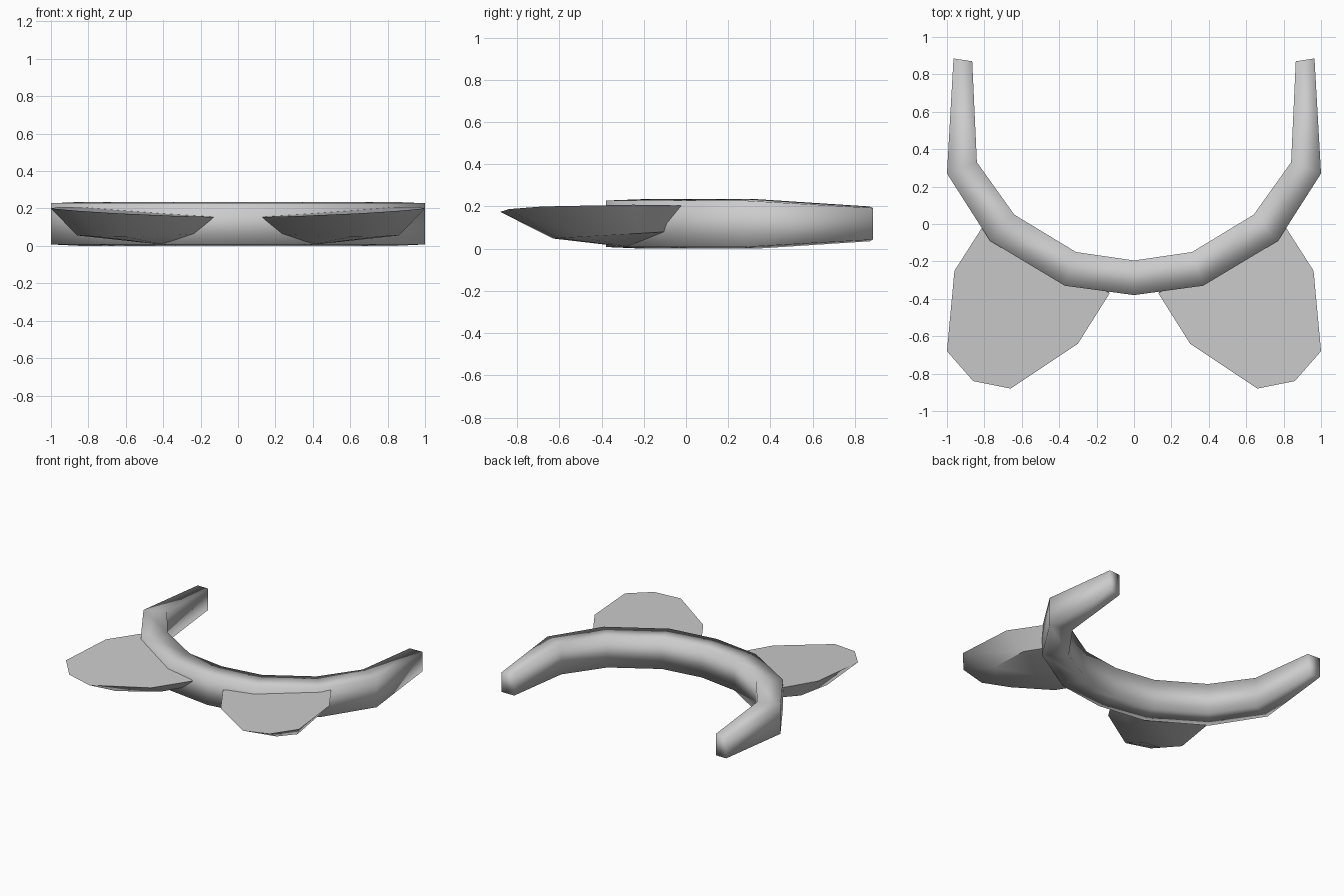
import bpy
import bmesh
import math
from mathutils import Vector

cube = bpy.data.objects.get("Cube")
if cube:
    bpy.data.objects.remove(cube, do_unlink=True)

GREY = (0.6, 0.6, 0.6, 1)
mat = bpy.data.materials.new("light_grey")
mat.use_nodes = True
mat.diffuse_color = GREY
mat.node_tree.nodes["Principled BSDF"].inputs["Base Color"].default_value = GREY


def finish(bm, name):
    bmesh.ops.recalc_face_normals(bm, faces=bm.faces)
    for face in bm.faces:
        face.smooth = True
    mesh = bpy.data.meshes.new(name)
    bm.to_mesh(mesh)
    bm.free()
    mesh.materials.append(mat)
    obj = bpy.data.objects.new(name, mesh)
    bpy.context.collection.objects.link(obj)
    return obj


def bridge(bm, a, b):
    for i in range(len(a)):
        j = (i + 1) % len(a)
        bm.faces.new((a[i], a[j], b[j], b[i]))


# Curved band: four-sided section swept from one arm tip to the other
# each station: outer x, y, inner x, y, and how far the section closes in height
half = [
    (0, -.38, 0, -.195, 0),
    (.37, -.33, .31, -.15, 0),
    (.77, -.09, .64, .05, 0),
    (1, .27, .84, .33, 0),
    (.965, .885, .865, .87, .035),
]
stations = [(-a, b, -c, d, t) for a, b, c, d, t in reversed(half[1:])] + half
bm = bmesh.new()
rings = []
for ox, oy, ix, iy, t in stations:
    section = [(ox, oy, .008 + t), (ox, oy, .228 - t),
               (ix, iy, .235 - t), (ix, iy, t)]
    rings.append([bm.verts.new(p) for p in section])
for a, b in zip(rings, rings[1:]):
    bridge(bm, a, b)
bm.faces.new(rings[0])
bm.faces.new(rings[-1])
finish(bm, "curved_band")

# Leaf-shaped pads: flat tilted top over a shallow faceted bowl
rim = [(.13, -.37), (.3, -.64), (.66, -.88), (.86, -.84),
       (1, -.68), (.96, -.25), (.8, 0)]


def top_height(x, y):
    return .156 + .061 * x + .025 * y


def make_pad(name, side):
    bm = bmesh.new()
    upper, lower = [], []
    for x, y in rim:
        upper.append(bm.verts.new((side * x, y, top_height(x, y))))
        lx, ly = .2 + .76 * (x - .13), -.63 + .65 * (y + .88)
        lz = .065 + .06 * (ly + .35)
        lower.append(bm.verts.new((side * lx, ly, lz)))
    bm.faces.new(upper)
    bridge(bm, upper, lower)
    keel = bm.verts.new((side * .38, -.25, .004))
    for i in range(len(lower)):
        bm.faces.new((lower[i - 1], lower[i], keel))
    return finish(bm, name)


pads = [make_pad("left_pad", 1), make_pad("right_pad", -1)]
bpy.ops.object.select_all(action='DESELECT')
for pad in pads:
    pad.select_set(True)
bpy.context.view_layer.objects.active = pads[0]
bpy.ops.object.shade_smooth_by_angle(angle=math.radians(40))
